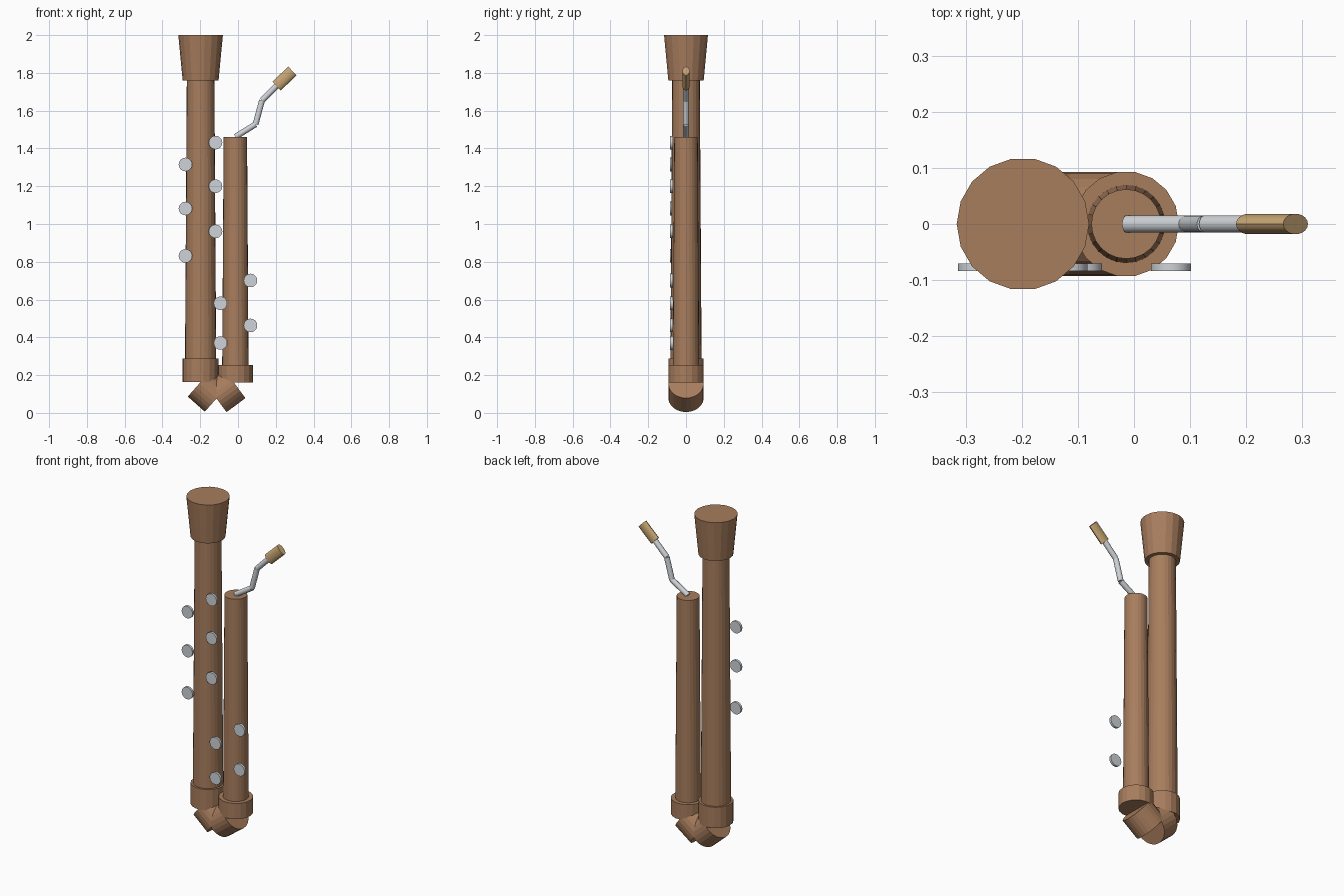
import bpy, bmesh, math
from mathutils import Matrix, Vector

if "Cube" in bpy.data.objects:
    bpy.data.objects.remove(bpy.data.objects["Cube"], do_unlink=True)


def material(name, colour):
    m = bpy.data.materials.new(name)
    m.use_nodes = True
    m.diffuse_color = (*colour, 1)
    m.node_tree.nodes["Principled BSDF"].inputs["Base Color"].default_value = (*colour, 1)
    return m


wood = material("brown wood", (0.39, 0.205, 0.11))
metal = material("silver metal", (0.62, 0.65, 0.68))
cane = material("tan cane", (0.56, 0.37, 0.17))


def tube(name, start, end, r1, r2, mat, sides=18, flatten=1.0):
    """Closed cone from start to end; flatten scales it along y."""
    a, b = Vector(start), Vector(end)
    axis = (b - a).normalized()
    side = Vector((0, 1, 0))
    if abs(axis.y) > 0.9:
        side = Vector((0, 0, 1))
    across = side.cross(axis)
    turn = Matrix((across, side * flatten, axis)).transposed().to_4x4()
    spin = Matrix.Rotation(math.pi / 2, 4, "Z")
    bm = bmesh.new()
    bmesh.ops.create_cone(bm, cap_ends=True, segments=sides, radius1=r1, radius2=r2,
                          depth=(b - a).length,
                          matrix=Matrix.Translation((a + b) / 2) @ turn @ spin)
    bmesh.ops.recalc_face_normals(bm, faces=bm.faces)
    mesh = bpy.data.meshes.new(name)
    bm.to_mesh(mesh)
    bm.free()
    mesh.materials.append(mat)
    ob = bpy.data.objects.new(name, mesh)
    bpy.context.collection.objects.link(ob)
    return ob


# Long joint with its flared bell and lower collar
LONG, SHORT = -0.198, -0.014
tube("bell", (LONG, 0, 1.76), (LONG, 0, 2.0), 0.095, 0.118, wood)
tube("long_joint", (LONG, 0, 0.2), (LONG, 0, 1.78), 0.083, 0.073, wood, 24)
tube("long_collar", (LONG, 0, 0.163), (LONG, 0, 0.288), 0.095, 0.095, wood)

# Short joint with its collar
tube("short_joint", (SHORT, 0, 0.2), (SHORT, 0, 1.46), 0.07, 0.062, wood, 24)
tube("short_collar", (SHORT, 0, 0.16), (SHORT, 0, 0.254), 0.094, 0.094, wood)

# Two crossed stubs forming the bend at the foot
for name, x, dx, dz in (("bend_left", -0.066, 0.05, 0.037), ("bend_right", -0.159, 0.045, -0.04)):
    centre, half = Vector((x, 0, 0.116)), Vector((dx, 0, dz))
    tube(name, centre - half, centre + half, 0.093, 0.093, wood, 24)

# Round keys on the front
keys = {-0.278: (0.831, 1.082, 1.315), -0.119: (0.961, 1.2, 1.431),
        -0.093: (0.37, 0.58), 0.066: (0.463, 0.701)}
for x, heights in keys.items():
    for z in heights:
        tube("key", (x, -0.07, z), (x, -0.084, z), 0.036, 0.036, metal, 20)

# Bent metal crook
path = [(-0.013, 0, 1.462), (0.093, 0, 1.528), (0.127, 0, 1.654), (0.21, 0, 1.737)]
for a, b in zip(path, path[1:]):
    tube("crook", a, b, 0.0155, 0.0155, metal, 16)

# Flattened reed
tube("reed", (0.204, 0, 1.73), (0.288, 0, 1.81), 0.032, 0.032, cane, 18, 0.57)

# Smooth the round walls, keep the rims sharp
for ob in bpy.context.collection.objects:
    if ob.type == "MESH" and ob.name.startswith(("key", "crook", "reed")):
        ob.data.shade_smooth()
        ob.data.set_sharp_from_angle(angle=math.radians(30))
